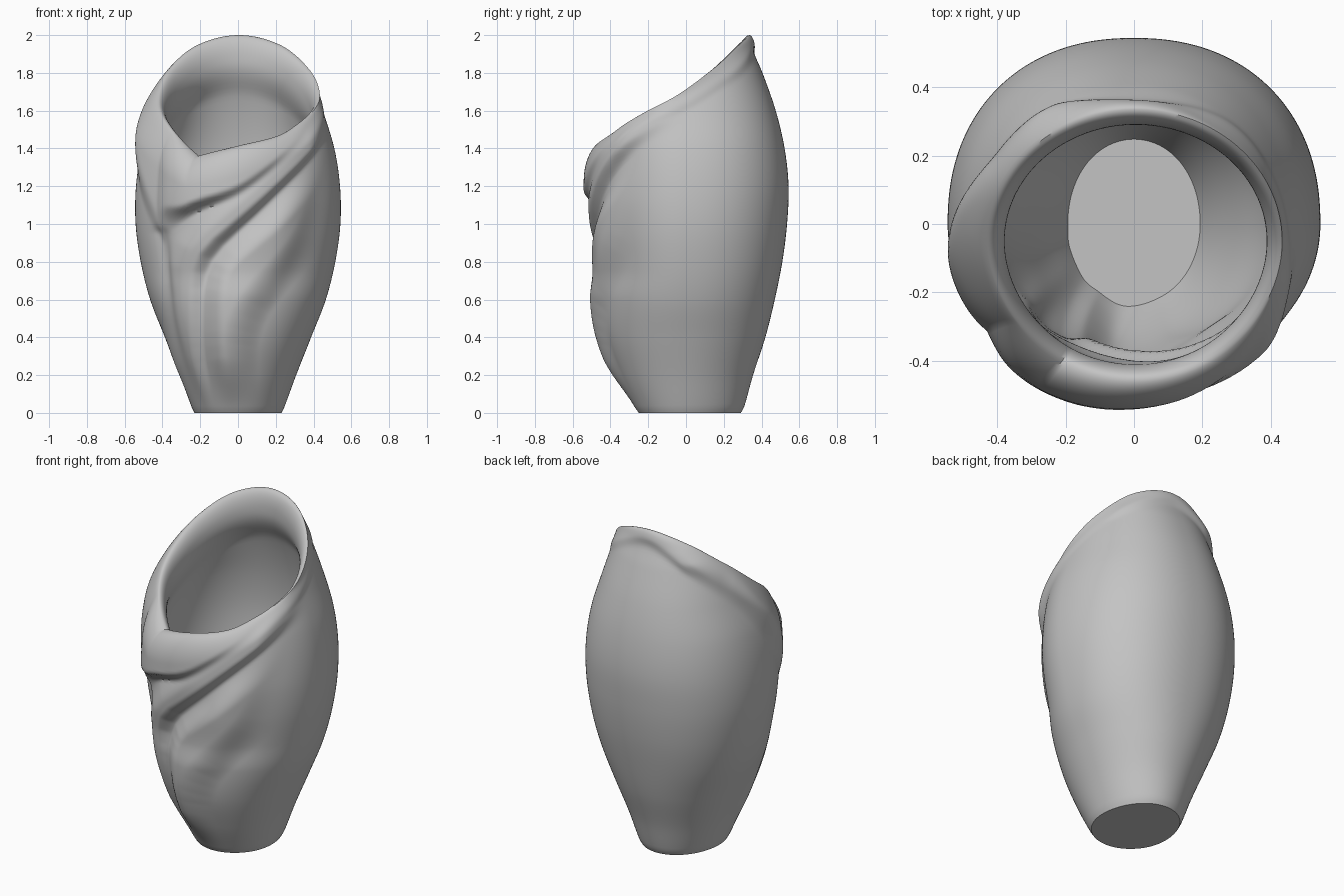
import bpy, bmesh, math
from mathutils import Vector

if "Cube" in bpy.data.objects:
    bpy.data.objects.remove(bpy.data.objects["Cube"])

SIDES, OUTER, INNER = 256, 120, 60


def curve(points, v):
    """Smooth (Hermite) interpolation through (position, value) pairs."""
    if v <= points[0][0]:
        return points[0][1]
    if v >= points[-1][0]:
        return points[-1][1]
    n = len(points)

    def slope(i):
        a, b = points[max(i - 1, 0)], points[min(i + 1, n - 1)]
        return (b[1] - a[1]) / (b[0] - a[0])

    for i in range(n - 1):
        (x0, y0), (x1, y1) = points[i], points[i + 1]
        if v <= x1:
            w = x1 - x0
            t = (v - x0) / w
            return ((2*t**3 - 3*t*t + 1) * y0 + (t**3 - 2*t*t + t) * w * slope(i)
                    + (3*t*t - 2*t**3) * y1 + (t**3 - t*t) * w * slope(i + 1))


def smooth(a, b, v):
    t = min(max((v - a) / (b - a), 0), 1)
    return t * t * (3 - 2 * t)


def arc(t):
    """Quarter-circle easing from 0 to 1."""
    t = min(max(t, 0), 1)
    return math.sqrt(max(1 - (1 - t) ** 2, 0))


def sampled(points, steps=22):
    """Smooth line in the front plane from (height, x) pairs, top to bottom."""
    lo, hi = points[0][0], points[-1][0]
    zs = [hi + (lo - hi) * i / steps for i in range(steps + 1)]
    return [(curve(points, z), z) for z in zs]


def side_distance(line, x, z):
    """Distance to a line in the front plane, positive on its upper left."""
    best, sign = 9, 1
    for (ax, az), (bx, bz) in zip(line, line[1:]):
        dx, dz, px, pz = bx - ax, bz - az, x - ax, z - az
        t = min(max((px * dx + pz * dz) / (dx * dx + dz * dz), 0), 1)
        gap = math.hypot(px - dx * t, pz - dz * t)
        if gap < best - 1e-7:
            best, sign = gap, 1 if px * dz - pz * dx > 0 else -1
    return best * sign


# Body half-sizes by height
HALF_X = [(0, .23), (.03, .245), (.2, .308), (.4, .387), (.6, .465), (.8, .515),
          (1, .542), (1.2, .54), (1.4, .51), (1.6, .45), (1.8, .39), (2, .34)]
BACK_Y = [(0, .29), (.03, .307), (.2, .355), (.4, .42), (.6, .47), (.8, .51),
          (1, .535), (1.2, .543), (1.4, .522), (1.6, .475), (1.8, .405), (1.92, .355), (2, .345)]
FRONT_Y = [(0, .25), (.03, .27), (.2, .355), (.4, .425), (.6, .448), (.75, .435), (.95, .452),
           (1.1, .462), (1.2, .46), (1.4, .45), (1.6, .43), (2, .40)]
# Rim height, collar lower edge and collar thickness by angle (0 = front, 90 = right)
RIM = [(-30, 1.36), (0, 1.415), (30, 1.47), (50, 1.54), (70, 1.61), (90, 1.68),
       (120, 1.82), (150, 1.95), (180, 2.0), (210, 1.95), (240, 1.82),
       (270, 1.66), (300, 1.52), (330, 1.36)]
COLLAR = [(-54, .90), (-45, .98), (-30, 1.06), (0, 1.16), (30, 1.35), (60, 1.53),
          (90, 1.61), (120, 1.74), (180, 1.91), (240, 1.66), (270, 1.36),
          (288, 1.14), (306, .90)]
COLLAR_OUT = [(-54, .02), (-40, .065), (-20, .085), (0, .082), (30, .06), (60, .03), (90, .01),
              (180, .015), (215, .03), (240, .06), (265, .07), (290, .035), (306, .02)]
# Lower edges of the folds in the front plane, as (height, x)
UPPER_FOLD = sampled([(-.2, -.12), (.03, -.14), (.3, -.187), (.5, -.198), (.68, -.19),
                      (.8, -.155), (.9, -.08), (1.02, .05), (1.27, .3), (1.42, .43), (1.52, .5)])
LOWER_FOLD = sampled([(-.2, .01), (.2, .01), (.4, .02), (.58, .09), (.72, .2),
                      (.9, .34), (1.1, .44), (1.35, .54)])
LEFT_GROOVE = sampled([(-.05, -.2), (.22, -.27), (.5, -.345), (.75, -.38), (.95, -.41)])


def wrap(deg, start):
    return (deg - start) % 360 + start


def body_radius(deg, z):
    s, c = math.sin(math.radians(deg)), math.cos(math.radians(deg))
    hy, p = (curve(FRONT_Y, z), 2) if c > 0 else (curve(BACK_Y, z), 2 + .22 * smooth(0, .8, z))
    return (abs(s / curve(HALF_X, z)) ** p + abs(c / hy) ** p) ** (-1 / p)


def fold_height(deg, r, z):
    """Draped folds crossing the front."""
    c = math.cos(math.radians(deg))
    if c <= 0:
        return 0
    x = r * math.sin(math.radians(deg))
    fade = smooth(0, .35, c) * smooth(0, .3, z)
    u = side_distance(UPPER_FOLD, x, z)
    lo = side_distance(LOWER_FOLD, x, z)
    upper = .055 * smooth(-.02, .05, u) * (1 - smooth(.08, .24, u))
    upper *= (.55 + .45 * smooth(.6, .9, z)) * (1 - smooth(.34, .5, x))
    lower = .06 * smooth(-.1, .1, lo) * smooth(0, .14, -u) * (1 - smooth(.15, .48, x))
    groove = -.02 * math.exp(-(side_distance(LEFT_GROOVE, x, z) / .035) ** 2)
    return fade * (upper + lower + groove)


def crest(deg, inset=0):
    s, c = math.sin(math.radians(deg)), math.cos(math.radians(deg))
    ry = .385 + .02 * smooth(0, 1, c)
    return Vector((.005 + (.428 - inset) * s, -.05 - (ry - inset) * c))


def polar(deg, r):
    a = math.radians(deg)
    return Vector((r * math.sin(a), -r * math.cos(a)))


def outer_point(deg, t):
    rim = curve(RIM, wrap(deg, -30))
    z = rim * t
    r = body_radius(deg, z)
    fold = fold_height(deg, r, z)
    e = wrap(deg, -54)
    front = max(math.cos(math.radians(deg + 20)), 0)
    left = smooth(.5, .95, -math.sin(math.radians(deg)))
    # Overlapping collar with a tight lower edge, softer on the left
    k = smooth(-.02, .05 + .16 * left, z - curve(COLLAR, e))
    r += fold * (1 - k) + curve(COLLAR_OUT, e) * k
    # Rolled top edge
    p = crest(deg).lerp(polar(deg, r), arc((rim - z) / (.06 + .11 * front + .05 * left)))
    return (p.x, p.y, z)


def inner_point(deg, t):
    rim = curve(RIM, wrap(deg, -30))
    z = rim + (.12 - rim) * t
    r = body_radius(deg, z)
    wall = polar(deg, r - .085 + .6 * fold_height(deg, r, z))
    d = rim - z
    lip = crest(deg, .045 * arc(d / .11))
    p = lip.lerp(wall, smooth(.1, .32, d))
    return (p.x, p.y, z)


# Vessel: outer wall, rolled rim, inner wall, base and floor
bm = bmesh.new()
rings = []
angles = [360 * i / SIDES - 30 for i in range(SIDES)]
for j in range(OUTER + 1):
    s = j / OUTER
    t = s
    if s >= .7:  # rows tighten towards the rim
        q = (s - .7) / .3
        t = .7 + .3 * (q * (1 - max(1 - q, 0) ** 1.9) + q * (1 - q))
    rings.append([bm.verts.new(outer_point(a, t)) for a in angles])
for j in range(1, INNER + 1):
    t = (j / INNER) ** 1.6
    rings.append([bm.verts.new(inner_point(a, t)) for a in angles])
for low, high in zip(rings, rings[1:]):
    for i in range(SIDES):
        k = (i + 1) % SIDES
        bm.faces.new((low[i], low[k], high[k], high[i]))
bm.faces.new(rings[0][::-1])
bm.faces.new(rings[-1])
bmesh.ops.recalc_face_normals(bm, faces=bm.faces)

mesh = bpy.data.meshes.new("draped_vase")
bm.to_mesh(mesh)
bm.free()
clay = bpy.data.materials.new("grey_clay")
clay.diffuse_color = (.55, .55, .55, 1)
clay.use_nodes = True
clay.node_tree.nodes["Principled BSDF"].inputs["Base Color"].default_value = clay.diffuse_color
mesh.materials.append(clay)
vase = bpy.data.objects.new("draped_vase", mesh)
bpy.context.collection.objects.link(vase)
bpy.context.view_layer.objects.active = vase
vase.select_set(True)
bpy.ops.object.shade_smooth_by_angle(angle=math.radians(45))
